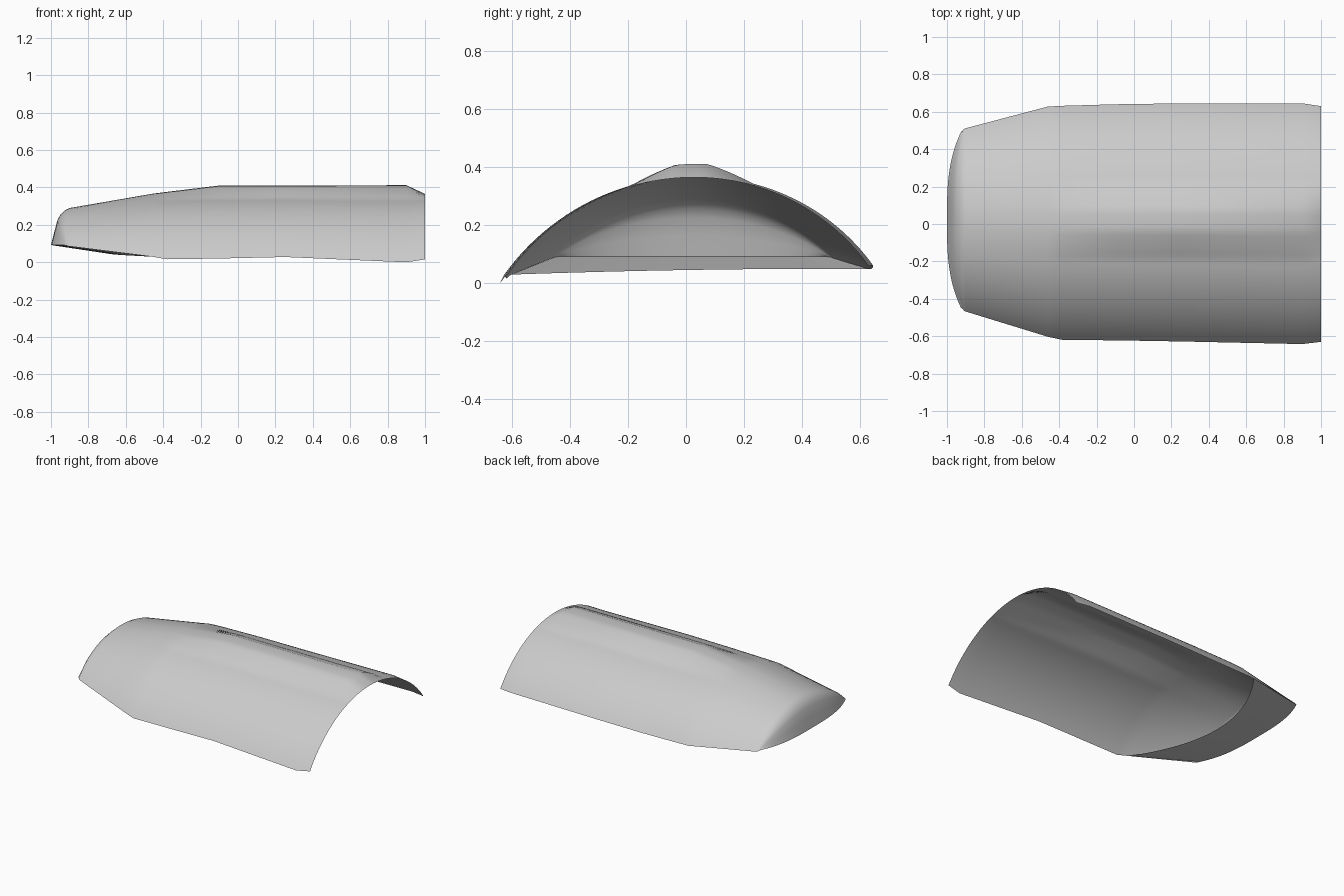
import bpy, math

if "Cube" in bpy.data.objects:
    bpy.data.objects.remove(bpy.data.objects["Cube"])

N = 64  # samples across each arch


def arch(x, y0, z0, y1, z1, peak, ridge):
    """Circular arch between two lower edges, with an optional raised ridge."""
    c, mid = (y1 - y0) / 2, (y0 + y1) / 2
    h = peak - (z0 + z1) / 2
    r = (c * c + h * h) / (2 * h)
    a = math.atan2(c, r - h)
    pts = []
    for i in range(N + 1):
        t = i / N
        ang = a * (2 * t - 1)
        y = mid + r * math.sin(ang)
        s = (y - y0) / (y1 - y0)
        z = z0 + (z1 - z0) * s + r * math.cos(ang) - (r - h)
        z += ridge * min(1, max(0, (0.21 - abs(y - 0.02)) / 0.155))
        pts.append((x, y, z))
    return pts


def loft(name, rows):
    verts = [p for row in rows for p in row]
    w = N + 1
    faces = [(j * w + i, j * w + i + 1, (j + 1) * w + i + 1, (j + 1) * w + i)
             for j in range(len(rows) - 1) for i in range(N)]
    me = bpy.data.meshes.new(name)
    me.from_pydata(verts, [], faces)
    ob = bpy.data.objects.new(name, me)
    bpy.context.collection.objects.link(ob)
    bpy.context.view_layer.objects.active = ob
    ob.select_set(True)
    bpy.ops.object.shade_smooth_by_angle(angle=math.radians(35))
    ob.select_set(False)
    return ob


# Body stations: x, right edge y z, left edge y z, arch peak, ridge height
stations = [
    (1.00, -0.63, 0.015, 0.63, 0.06, 0.365, 0),
    (0.90, -0.642, 0.0, 0.645, 0.062, 0.367, 0.044),
    (0.25, -0.628, 0.028, 0.645, 0.055, 0.367, 0.044),
    (-0.10, -0.622, 0.02, 0.64, 0.05, 0.367, 0.043),
    (-0.38, -0.62, 0.016, 0.632, 0.05, 0.362, 0.014),
    (-0.46, -0.603, 0.03, 0.628, 0.05, 0.36, 0.006),
    (-0.90, -0.468, 0.085, 0.512, 0.082, 0.29, 0),
]
rows = [arch(*s) for s in stations]

# Rounded nose: each row shrinks towards the curved lower lip
base = rows[-1]
LIP = 0.092
for xc, xs, zs, ys in [(-0.925, -0.905, 0.94, 0.995), (-0.948, -0.91, 0.83, 0.99),
                       (-0.965, -0.913, 0.68, 0.98), (-0.982, -0.917, 0.36, 0.97),
                       (-1.0, -0.925, 0.0, 0.96)]:
    row = []
    for _, y, z in base:
        u = abs((y - 0.022) / 0.49)
        x = xs + (xc - xs) * (1 - min(1, u) ** 3)
        row.append((x, 0.022 + (y - 0.022) * ys, LIP + (z - LIP) * zs))
    rows.append(row)
loft("shell", rows)

# Nose floor: from the lip back to a concave rear edge
lip = rows[-1]
rear = []
for i in range(N + 1):
    t = i / N
    bow = 1 - (2 * t - 1) ** 2
    rear.append((-0.46 - 0.23 * bow, -0.603 + 1.231 * t, 0.03 + 0.02 * t + 0.006 * bow))
loft("nose_floor", [lip, rear])
